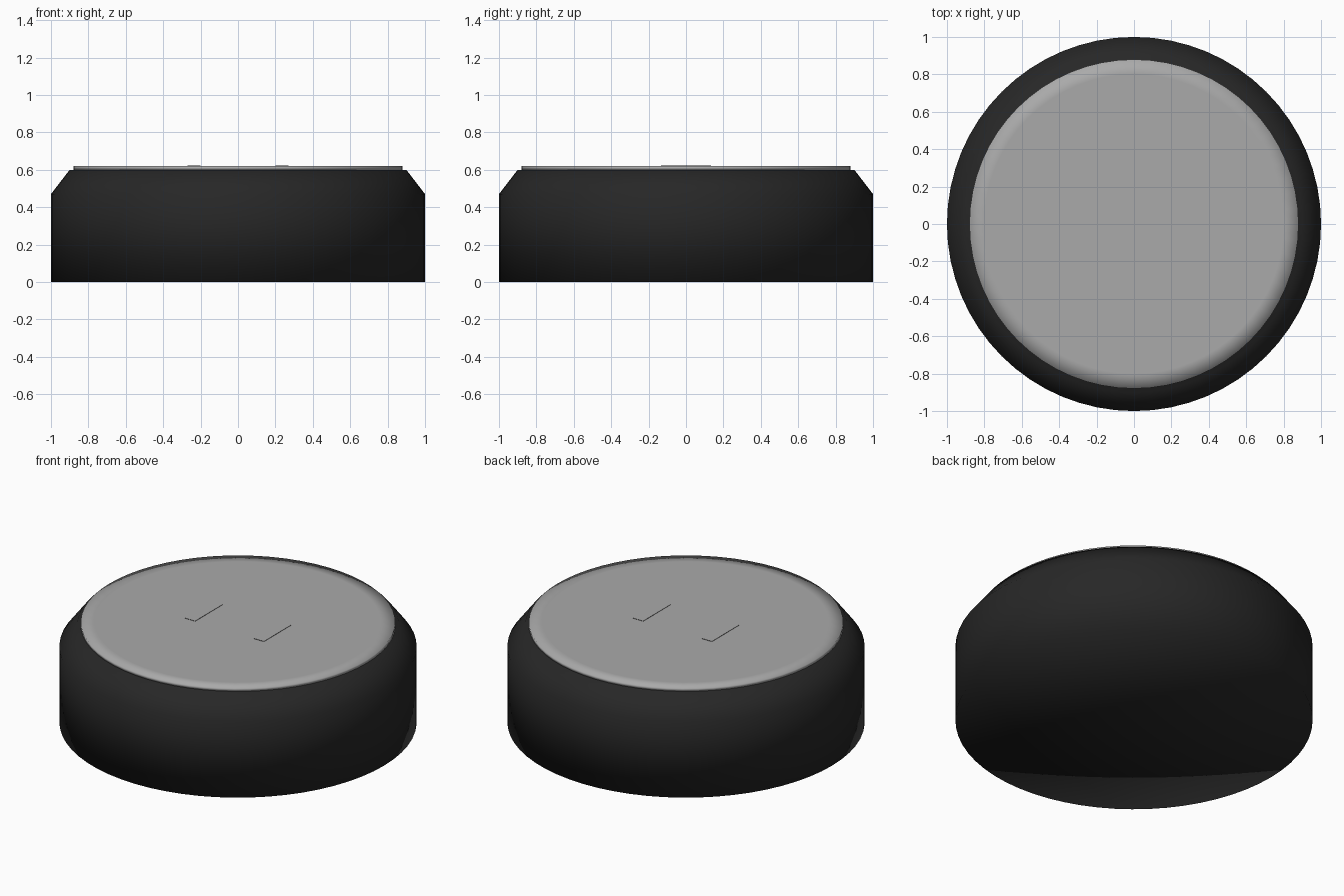
import bpy, bmesh, math

if "Cube" in bpy.data.objects:
    bpy.data.objects.remove(bpy.data.objects["Cube"])

N = 64


def material(name, v):
    m = bpy.data.materials.new(name)
    m.diffuse_color = (v, v, v, 1)
    m.use_nodes = True
    m.node_tree.nodes["Principled BSDF"].inputs["Base Color"].default_value = m.diffuse_color
    return m


def finish(name, bm, mats=(), smooth=True):
    bmesh.ops.recalc_face_normals(bm, faces=bm.faces)
    me = bpy.data.meshes.new(name)
    for f in bm.faces:
        f.smooth = smooth
    bm.to_mesh(me)
    bm.free()
    for m in mats:
        me.materials.append(m)
    ob = bpy.data.objects.new(name, me)
    bpy.context.collection.objects.link(ob)
    return ob


def turned(name, profile, mats=()):
    # Lathe a profile; points on the axis become fan centres
    bm = bmesh.new()
    vs = [bm.verts.new((r, 0, z)) for r, z in profile]
    es = [bm.edges.new(p) for p in zip(vs, vs[1:])]
    bmesh.ops.spin(bm, geom=vs + es, cent=(0, 0, 0), axis=(0, 0, 1),
                   angle=math.tau, steps=N, use_duplicate=False)
    bmesh.ops.remove_doubles(bm, verts=bm.verts, dist=1e-4)
    return finish(name, bm, mats)


black = material("black", 0.02)
dark = material("dark_grey", 0.06)
grey = material("grey", 0.4)

# Chamfered round body, softly shaded all over
turned("body", [(0, 0), (1, 0), (1, 0.47), (0.9, 0.6), (0, 0.6)], [black])

# Thin top plate with a soft rim band
turned("top_plate", [(0, 0.6), (0.88, 0.6), (0.88, 0.62), (0.8, 0.62), (0, 0.62)], [grey])

# Two barely raised inlay bars: grey tops, dark sides
for side, x in (("left", -0.235), ("right", 0.235)):
    bm = bmesh.new()
    bmesh.ops.create_cube(bm, size=1)
    bmesh.ops.scale(bm, vec=(0.07, 0.265, 0.012), verts=bm.verts)
    bmesh.ops.translate(bm, vec=(x, 0, 0.616), verts=bm.verts)
    bm.normal_update()
    for f in bm.faces:
        f.material_index = 0 if f.normal.z > 0.5 else 1
    finish("bar_" + side, bm, [grey, dark], smooth=False)
